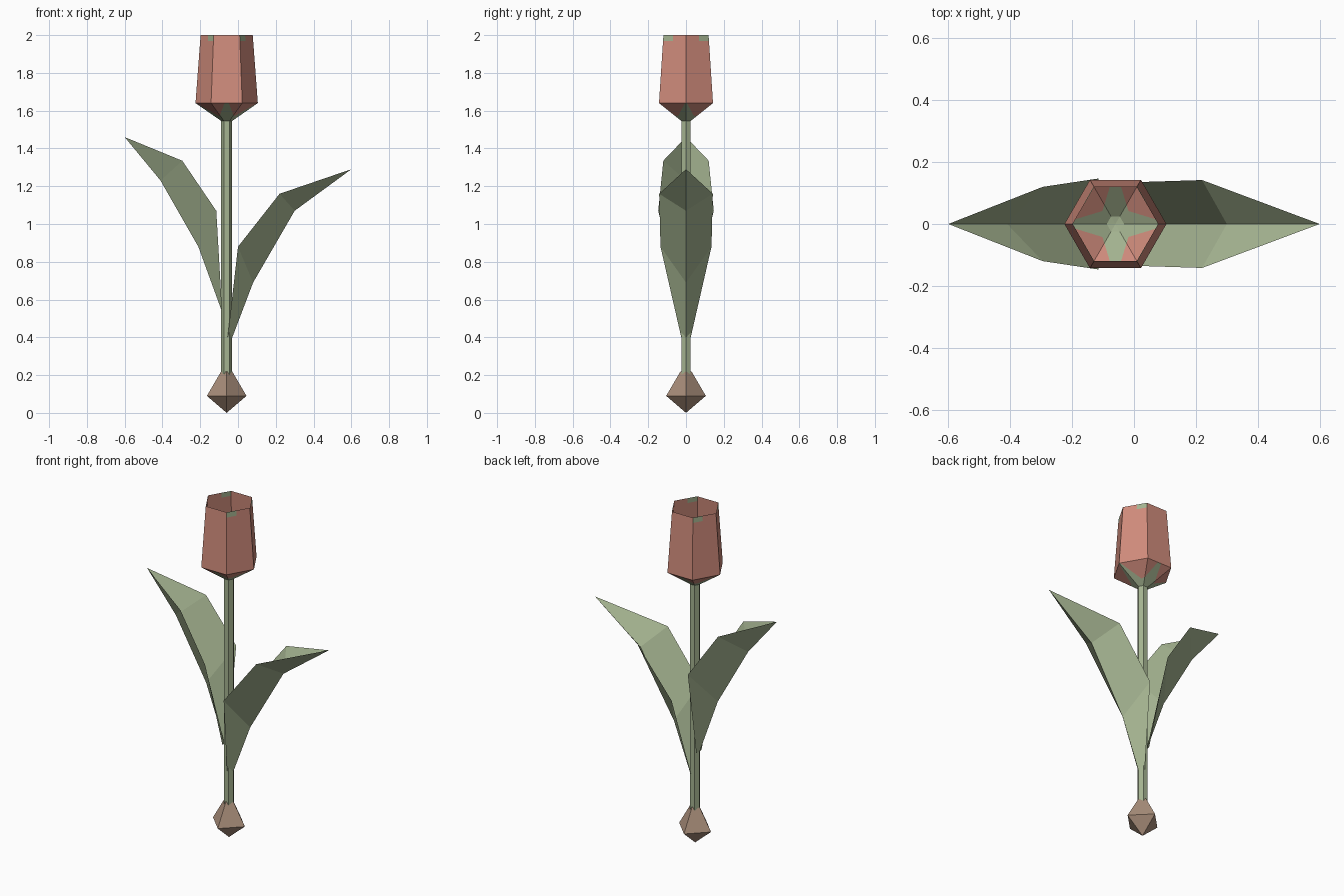
import bpy, bmesh, math
from mathutils import Vector

if "Cube" in bpy.data.objects:
    bpy.data.objects.remove(bpy.data.objects["Cube"])

CX = -0.06  # stem axis


def material(name, rgb):
    m = bpy.data.materials.new(name)
    m.diffuse_color = (*rgb, 1)
    m.use_nodes = True
    m.node_tree.nodes["Principled BSDF"].inputs["Base Color"].default_value = m.diffuse_color
    return m


GREEN = material("leaf green", (0.376, 0.456, 0.283))
RED = material("petal red", (0.631, 0.262, 0.202))
BROWN = material("bulb brown", (0.402, 0.275, 0.198))


def finish(name, bm, *mats, x=CX):
    me = bpy.data.meshes.new(name)
    bm.to_mesh(me)
    bm.free()
    for m in mats:
        me.materials.append(m)
    ob = bpy.data.objects.new(name, me)
    ob.location.x = x
    bpy.context.collection.objects.link(ob)
    return ob


def lathe(profile, sides):
    """Faceted rings joined along z; profile is (radius, z), radius 0 is a point."""
    bm = bmesh.new()
    rings = []
    for r, z in profile:
        n = sides if r else 1
        rings.append([bm.verts.new((r * math.cos(math.tau * i / sides),
                                    r * math.sin(math.tau * i / sides), z)) for i in range(n)])
    for a, b in zip(rings, rings[1:]):
        for i in range(sides):
            j = (i + 1) % sides
            q = [a[i % len(a)], a[j % len(a)], b[j % len(b)], b[i % len(b)]]
            bm.faces.new(list(dict.fromkeys(q)))
    return bm


def cut(bm, co, no):
    bmesh.ops.bisect_plane(bm, geom=bm.verts[:] + bm.edges[:] + bm.faces[:],
                           plane_co=co, plane_no=no, dist=1e-5)


# Bulb and stem
finish("bulb", lathe([(0, 0), (0.105, 0.09), (0.029, 0.22), (0, 0.22)], 4), BROWN)
finish("stem", lathe([(0.029, 0.2), (0.029, 1.55)], 6), GREEN)

# Petal cup, open at the top, with small green marks at the rim corners
bm = lathe([(0.165, 1.64), (0.138, 2.0)], 6)
cut(bm, (0, 0, 1.97), (0, 0, 1))
for s in (1, -1):
    cut(bm, (0, s * 0.07, 0), (0, 1, 0))
bm.normal_update()
for f in bm.faces:
    c = f.calc_center_median()
    f.material_index = int(c.z > 1.97 and abs(c.y) > 0.07 and abs(f.normal.x) > 0.5)
finish("petals", bm, RED, GREEN)

# Flower base: cone with a four-pointed green star
TIP, MID = 0.18, 0.042
bm = lathe([(0, 1.54), (0.028, 1.545), (0.165, 1.64)], 6)
for sx in (1, -1):
    for sy in (1, -1):
        for tip in (Vector((sx * TIP, 0, 0)), Vector((0, sy * TIP, 0))):
            d = Vector((sx * MID, sy * MID, 0)) - tip
            cut(bm, tip, (d.y, -d.x, 0))
for f in bm.faces:
    c = f.calc_center_median()
    a, b = max(abs(c.x), abs(c.y)), min(abs(c.x), abs(c.y))
    f.material_index = int(b < MID * (TIP - a) / (TIP - MID))
finish("flower_base", bm, RED, GREEN)


# Folded leaves: a midrib and two mirrored edges meeting at the tip
def leaf(name, rib, edge, tip):
    bm = bmesh.new()
    mid = [bm.verts.new((x, 0, z)) for x, z in rib]
    end = bm.verts.new((tip[0], 0, tip[1]))
    for s in (1, -1):
        side = [bm.verts.new((x, s * y, z)) for x, y, z in edge]
        for i in range(len(mid) - 1):
            bm.faces.new((mid[i], mid[i + 1], side[i + 1], side[i]))
        bm.faces.new((mid[-1], end, side[-1]))
    bmesh.ops.recalc_face_normals(bm, faces=bm.faces[:])
    return finish(name, bm, GREEN, x=0)


leaf("right_leaf", [(-0.03, 0.4), (0.08, 0.69), (0.30, 1.07)],
     [(-0.055, 0.025, 0.4), (0.0, 0.135, 0.88), (0.22, 0.142, 1.16)], (0.6, 1.29))
leaf("left_leaf", [(-0.09, 0.55), (-0.21, 0.88), (-0.41, 1.23)],
     [(-0.085, 0.025, 0.55), (-0.115, 0.147, 1.07), (-0.295, 0.12, 1.335)], (-0.6, 1.46))
